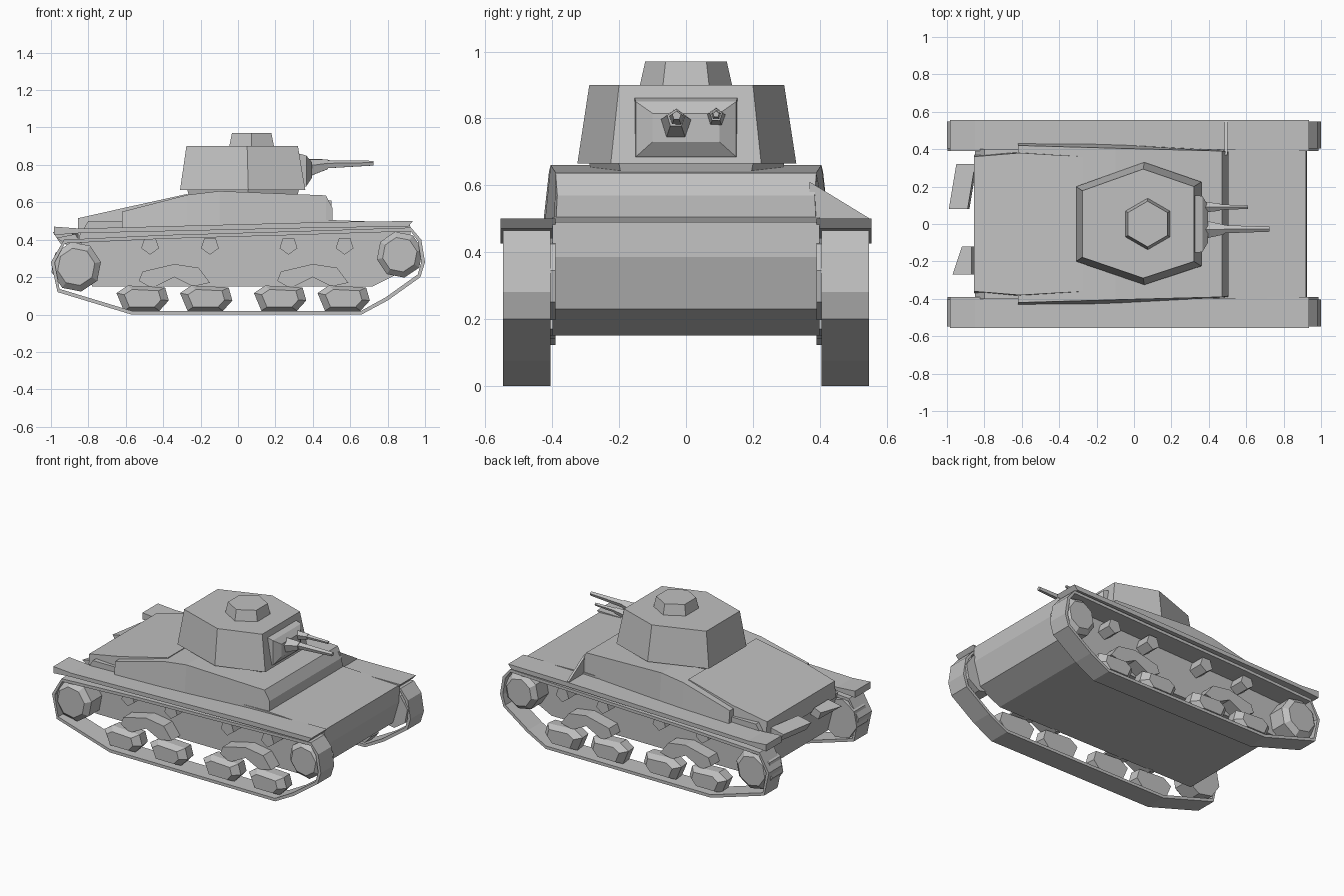
import bpy, bmesh, math

if "Cube" in bpy.data.objects:
    bpy.data.objects.remove(bpy.data.objects["Cube"])

# single flat grey
grey = bpy.data.materials.new("plain grey")
grey.diffuse_color = (0.53, 0.53, 0.53, 1)
grey.use_nodes = True
grey.node_tree.nodes["Principled BSDF"].inputs["Base Color"].default_value = grey.diffuse_color


def loft(name, rings, closed=False):
    """Skin a list of equal-length point rings; cap the ends or close the loop."""
    bm = bmesh.new()
    vs = [[bm.verts.new(p) for p in r] for r in rings]
    n = len(rings[0])
    pairs = list(zip(vs, vs[1:])) + ([(vs[-1], vs[0])] if closed else [])
    for a, b in pairs:
        for i in range(n):
            j = (i + 1) % n
            bm.faces.new((a[i], a[j], b[j], b[i]))
    if not closed:
        bm.faces.new(vs[0])
        bm.faces.new(vs[-1])
    bmesh.ops.recalc_face_normals(bm, faces=bm.faces)
    me = bpy.data.meshes.new(name)
    bm.to_mesh(me)
    bm.free()
    me.materials.append(grey)
    ob = bpy.data.objects.new(name, me)
    bpy.context.collection.objects.link(ob)
    return ob


def prism(name, profile, y0, y1):
    """Extrude an (x, z) profile between two y positions."""
    return loft(name, [[(x, y, z) for x, z in profile] for y in (y0, y1)])


def sections(name, secs):
    """Loft along x: (x, half width low, z low, half width high, z high)."""
    return loft(name, [[(x, -a, l), (x, a, l), (x, b, h), (x, -b, h)]
                       for x, a, l, b, h in secs])


def ngon(cx, cz, r, n, turn=0.0):
    return [(cx + r * math.cos(turn + 2 * math.pi * i / n),
             cz + r * math.sin(turn + 2 * math.pi * i / n)) for i in range(n)]


def tube(name, x0, x1, y, z0, z1, r0, r1, n=5):
    """Tapered barrel along x."""
    return loft(name, [[(x, y + a, b) for a, b in ngon(0, z, r, n, 0.3)]
                       for x, z, r in ((x0, z0, r0), (x1, z1, r1))])


# lower hull
prism("lower_hull", [(-0.78, 0.15), (0.72, 0.15), (0.88, 0.23), (0.925, 0.385),
                     (0.92, 0.49), (0.5, 0.505), (-0.80, 0.50), (-0.85, 0.42)], -0.40, 0.40)

# engine deck and fighting compartment
sections("engine_deck", [(-0.855, 0.37, 0.40, 0.36, 0.515), (-0.61, 0.39, 0.40, 0.38, 0.57),
                         (-0.27, 0.39, 0.40, 0.36, 0.645)])
sections("superstructure", [(-0.62, 0.43, 0.46, 0.42, 0.55), (-0.27, 0.43, 0.46, 0.41, 0.64),
                            (-0.1, 0.425, 0.46, 0.405, 0.66), (0.47, 0.395, 0.47, 0.39, 0.637),
                            (0.505, 0.39, 0.47, 0.385, 0.57)])
# triangular web beside the front plate
loft("front_side_web", [[(x, 0.37, 0.48), (x, 0.55, 0.48), (x, 0.55, 0.50), (x, 0.37, 0.61)]
                        for x in (0.485, 0.50)])

# turret: six sided, slightly tapered
plan = [(-0.31, 0.20), (0.055, 0.33), (0.36, 0.225), (0.36, -0.225), (0.055, -0.325), (-0.31, -0.20)]


def turret_ring(z, k, shift=0.0):
    return [(0.045 + (x - 0.045) * k + shift, y * k, z) for x, y in plan]


loft("turret_ring", [turret_ring(0.63, 0.86), turret_ring(0.675, 0.9)])
loft("turret", [turret_ring(0.665, 1.0), turret_ring(0.90, 0.89, -0.005)])
# cupola
loft("cupola", [[(x, y, z) for x, y in ngon(0.073, 0, r, 6, math.pi / 6)]
                for z, r in ((0.89, 0.14), (0.97, 0.122))])

# gun mount and guns
loft("gun_mantlet", [[(x, -a, l), (x, a, l), (x, a, h), (x, -a, h)]
                     for x, a, l, h in ((0.31, 0.155, 0.68, 0.865), (0.365, 0.15, 0.685, 0.85),
                                        (0.395, 0.10, 0.73, 0.815))])
tube("main_gun_sleeve", 0.36, 0.48, -0.03, 0.775, 0.80, 0.055, 0.028)
tube("main_gun_barrel", 0.45, 0.725, -0.028, 0.80, 0.808, 0.024, 0.014)
tube("second_gun_sleeve", 0.36, 0.46, 0.09, 0.80, 0.81, 0.032, 0.02)
tube("second_gun_barrel", 0.44, 0.61, 0.09, 0.81, 0.812, 0.016, 0.010)

# exhaust parts at the rear
loft("left_exhaust", [[(x - 0.04, y, 0.44), (x, y, 0.38), (x + 0.07, y, 0.38), (x + 0.06, y, 0.46)]
                      for x, y in ((-0.95, 0.08), (-0.91, 0.32))])
loft("right_exhaust", [[(x, y, 0.41), (-0.90, y, 0.36), (-0.84, y, 0.38), (-0.87, y, 0.43)]
                       for x, y in ((-0.97, -0.27), (-0.92, -0.12))])

# running gear, both sides
outer = [(-0.57, 0.0), (0.66, 0.0), (0.80, 0.075), (0.975, 0.20), (1.0, 0.28), (0.98, 0.40),
         (0.925, 0.465), (0.3, 0.445), (-0.4, 0.425), (-0.93, 0.40), (-1.0, 0.28), (-0.965, 0.12)]
for s, side in ((-1, "right"), (1, "left")):
    # track band: rectangular section swept round the loop
    band = []
    n = len(outer)
    for i, (x, z) in enumerate(outer):
        (ax, az), (bx, bz) = outer[i - 1], outer[(i + 1) % n]
        dx, dz = bx - ax, bz - az
        d = math.hypot(dx, dz)
        ix, iz = x - dz / d * 0.02, z + dx / d * 0.02
        band.append([(x, s * 0.405, z), (x, s * 0.548, z), (ix, s * 0.548, iz), (ix, s * 0.405, iz)])
    loft(side + "_track", band, closed=True)

    # fender rising toward the front
    prism(side + "_fender", [(-0.985, 0.425), (-0.85, 0.435), (0.5, 0.465), (0.91, 0.47),
                             (0.935, 0.50), (0.5, 0.495), (-0.85, 0.46), (-0.985, 0.47)],
          s * 0.39, s * 0.555)

    # rear idler and front drive wheel
    for nm, cx, cz, r in (("idler", -0.865, 0.255, 0.135), ("drive_wheel", 0.865, 0.32, 0.125)):
        loft(side + "_" + nm, [[(x, s * y, z) for x, z in ngon(cx, cz, q, 8, 0.2)]
                               for y, q in ((0.39, r), (0.51, r), (0.54, r * 0.75))])

    # four wheel bogies with narrowed outer faces
    for k, cx in enumerate((-0.51, -0.17, 0.225, 0.565)):
        loft(f"{side}_bogie_{k + 1}", [
            [(cx + x * q, s * y, 0.085 + z * q) for x, z in
             ((-0.14, 0.03), (-0.10, -0.065), (0.09, -0.065), (0.14, -0.01), (0.12, 0.06), (-0.08, 0.07))]
            for y, q in ((0.42, 0.95), (0.49, 1.0), (0.53, 0.7))])

    # rocker arms joining bogie pairs
    for k, cx in enumerate((-0.34, 0.40)):
        prism(f"{side}_rocker_{k + 1}", [(cx - 0.19, 0.18), (cx - 0.17, 0.23), (cx, 0.27), (cx + 0.13, 0.25),
                                         (cx + 0.19, 0.17), (cx + 0.1, 0.15), (cx, 0.20), (cx - 0.12, 0.14)],
              s * 0.39, s * 0.49)

    # return rollers
    for k, cx in enumerate((-0.47, -0.15, 0.27, 0.57)):
        prism(f"{side}_return_roller_{k + 1}", ngon(cx, 0.37, 0.05, 5, -math.pi / 2), s * 0.39, s * 0.50)
